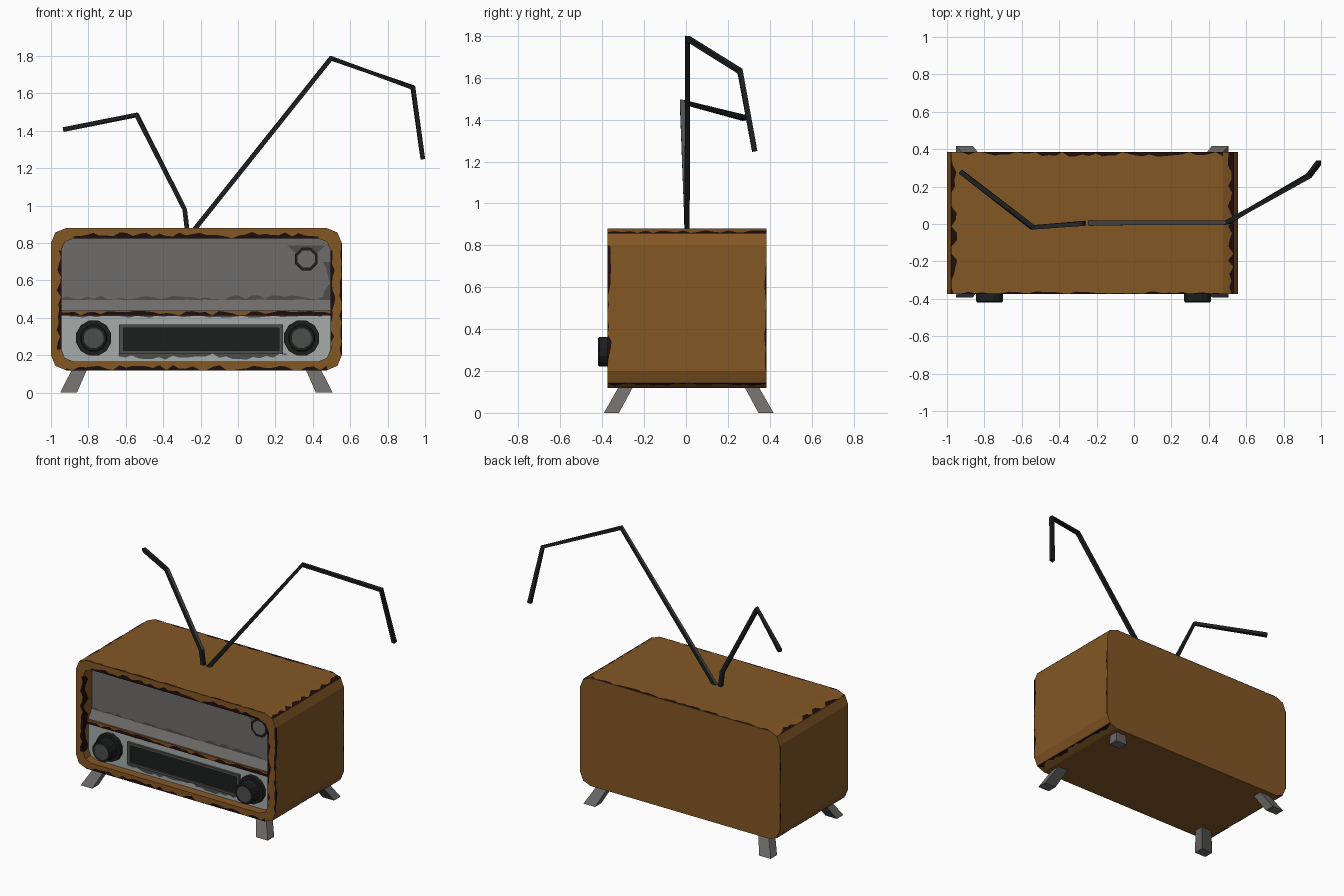
import bpy, bmesh, math, random
from mathutils import Vector

if "Cube" in bpy.data.objects:
    bpy.data.objects.remove(bpy.data.objects["Cube"])

random.seed(4)

def mat(name, r, g, b):
    m = bpy.data.materials.new(name)
    m.diffuse_color = (r, g, b, 1)
    m.use_nodes = True
    m.node_tree.nodes["Principled BSDF"].inputs["Base Color"].default_value = m.diffuse_color
    return m

BROWN = mat("brown paint", 0.23, 0.095, 0.018)
WORN = mat("worn dark brown", 0.014, 0.004, 0.004)
PANEL = mat("panel grey", 0.155, 0.15, 0.145)
LIGHT = mat("light metal", 0.38, 0.41, 0.40)
MID = mat("dull grey", 0.075, 0.075, 0.073)
BLACK = mat("near black", 0.012, 0.013, 0.013)

def finish(bm, name, *mats, normals=True):
    if normals:
        bmesh.ops.recalc_face_normals(bm, faces=bm.faces)
    me = bpy.data.meshes.new(name)
    bm.to_mesh(me)
    bm.free()
    for m in mats:
        me.materials.append(m)
    ob = bpy.data.objects.new(name, me)
    bpy.context.collection.objects.link(ob)
    return ob

def bridge(bm, a, b):
    n = len(a)
    return [bm.faces.new((a[i], a[(i + 1) % n], b[(i + 1) % n], b[i])) for i in range(n)]

def rounded(x0, x1, z0, z1, r, top=True):
    """Rectangle outline with two-facet corners; top corners optional."""
    pts = []
    for cx, cz, a0, rr in ((x1, z1, 0, r if top else 0), (x0, z1, 90, r if top else 0),
                           (x0, z0, 180, r), (x1, z0, 270, r)):
        sx, sz = (1 if cx == x1 else -1), (1 if cz == z1 else -1)
        for k in range(3 if rr else 1):
            a = math.radians(a0 + 45 * k)
            if rr:
                pts.append((cx - sx * rr + rr * math.cos(a), cz - sz * rr + rr * math.sin(a)))
            else:
                pts.append((cx, cz))
    return pts

def loop(bm, pts, y):
    return [bm.verts.new((x, y, z)) for x, z in pts]

def prism(name, pts, y0, y1, m):
    bm = bmesh.new()
    a, b = loop(bm, pts, y0), loop(bm, pts, y1)
    bridge(bm, a, b)
    bm.faces.new(a)
    bm.faces.new(b)
    return finish(bm, name, m)

def box(name, x0, x1, y0, y1, z0, z1, m):
    return prism(name, [(x0, z0), (x1, z0), (x1, z1), (x0, z1)], y0, y1, m)

# cabinet: rounded shell with a recessed front
L, R, B, T, FR, BK, RAD = -1.0, 0.555, 0.12, 0.88, -0.375, 0.385, 0.08
IL, IR, IB, IT = -0.945, 0.495, 0.167, 0.825
UP, LOW = -0.275, -0.315            # depth of upper and lower panels
bm = bmesh.new()
outer, inner = rounded(L, R, B, T, RAD), rounded(IL, IR, IB, IT, 0.065)
back, front = loop(bm, outer, BK), loop(bm, outer, FR)
rim, deep = loop(bm, inner, FR), loop(bm, inner, UP)
bm.faces.new(back)
for a, b in ((back, front), (front, rim), (rim, deep)):
    bridge(bm, a, b)
bm.faces.new(deep).material_index = 1
finish(bm, "cabinet", BROWN, PANEL)

# lower control panel, trim ledge and sloped sill
prism("control_panel", rounded(IL, IR, IB, 0.412, 0.06, top=False), UP, LOW, LIGHT)
box("trim_ledge", IL, IR, UP, LOW - 0.012, 0.412, 0.44, BROWN)
bm = bmesh.new()
ends = [[bm.verts.new((x, y, z)) for y, z in ((UP, 0.44), (LOW, 0.44), (UP - 0.003, 0.5))]
        for x in (IL, IR)]
bridge(bm, *ends)
for e in ends:
    bm.faces.new(e)
finish(bm, "sill", PANEL)

# dial window: four frame bars around a dark plate
box("dial_glass", -0.62, 0.225, LOW, LOW - 0.004, 0.22, 0.352, BLACK)
for nm, x0, x1, z0, z1 in (("left", -0.635, -0.612, 0.21, 0.365), ("right", 0.218, 0.24, 0.21, 0.365),
                           ("bottom", -0.612, 0.218, 0.21, 0.226), ("top", -0.612, 0.218, 0.347, 0.365)):
    box("dial_frame_" + nm, x0, x1, LOW, LOW - 0.015, z0, z1, MID)

# knobs: turned profile of (radius, y)
def turned(name, cx, cz, prof, n, mats, cap):
    bm = bmesh.new()
    prev = None
    for r, y in prof:
        ring = [bm.verts.new((cx + r * math.cos(2 * math.pi * (i + .5) / n), y,
                              cz + r * math.sin(2 * math.pi * (i + .5) / n))) for i in range(n)]
        if prev:
            bridge(bm, prev, ring)
        else:
            bm.faces.new(ring)
        prev = ring
    bm.faces.new(prev).material_index = cap
    return finish(bm, name, *mats)

for side, kx in (("left", -0.772), ("right", 0.34)):
    turned("knob_" + side, kx, 0.292, [(0.097, LOW), (0.097, -0.345), (0.074, -0.345),
           (0.074, -0.412), (0.068, -0.42), (0.054, -0.42)], 12, (BLACK, MID), 1)

# plain round badge with a small crossbar
turned("badge", 0.365, 0.715, [(0.066, UP), (0.066, UP - 0.012), (0.05, UP - 0.012)], 8, (BLACK, PANEL), 1)
prism("badge_bar", [(0.26, 0.788), (0.31, 0.745), (0.42, 0.745), (0.47, 0.788)], UP, UP - 0.008, MID)

# splayed feet
CX = (L + R) / 2
for sx, sn in ((-1, "left"), (1, "right")):
    for sy, fn in ((-1, "front"), (1, "back")):
        bm = bmesh.new()
        rings = []
        for z, dx, dy, hx, hy in ((0.0, 0.684, 0.369, 0.045, 0.036), (0.13, 0.622, 0.297, 0.04, 0.034)):
            rings.append([bm.verts.new((CX + sx * dx + i * hx, 0.013 + sy * dy + j * hy, z))
                          for i, j in ((-1, -1), (1, -1), (1, 1), (-1, 1))])
        bridge(bm, *rings)
        for r in rings:
            bm.faces.new(r)
        bm.normal_update()
        for f in bm.faces:       # inner sides are duller
            c = f.calc_center_median()
            f.material_index = int((c.y - 0.013 - sy * 0.333) * sy < -0.02)
        finish(bm, "foot_%s_%s" % (fn, sn), PANEL, MID)

# bent aerials with square section
def aerial(name, pts, h):
    bm = bmesh.new()
    pts = [Vector(p) for p in pts]
    prev = None
    for i, p in enumerate(pts):
        t = (pts[min(i + 1, len(pts) - 1)] - pts[max(i - 1, 0)]).normalized()
        if 0 < i < len(pts) - 1:
            t = ((pts[i + 1] - p).normalized() + (p - pts[i - 1]).normalized()).normalized()
        u = Vector((0, 1, 0))
        u = (u - t * u.dot(t)).normalized()
        v = t.cross(u)
        ring = [bm.verts.new(p + u * a * h + v * b * h) for a, b in ((-1, -1), (1, -1), (1, 1), (-1, 1))]
        if prev:
            bridge(bm, prev, ring)
        else:
            bm.faces.new(ring)
        prev = ring
    bm.faces.new(prev)
    bmesh.ops.recalc_face_normals(bm, faces=bm.faces)
    for f in bm.faces:           # bare metal shows on upward sides of the lower rod
        f.material_index = int(f.normal.z > 0.4 and f.calc_center_median().z < 1.4)
    finish(bm, name, BLACK, MID)

aerial("aerial_right", [(-0.235, 0.005, 0.87), (0.497, 0.008, 1.788), (0.935, 0.258, 1.632), (0.988, 0.328, 1.25)], 0.0125)
aerial("aerial_left", [(-0.272, 0.005, 0.87), (-0.285, 0.002, 0.98), (-0.542, -0.018, 1.485), (-0.928, 0.28, 1.408)], 0.0125)

# chipped paint: thin ragged strips running along an edge
def chips(bm, p0, p1, inward, normal, width, gap=0.15):
    p0, p1 = Vector(p0), Vector(p1)
    d, nrm = Vector(inward).normalized(), Vector(normal).normalized()
    n = max(2, int((p1 - p0).length / 0.035))
    w = [0.001 if random.random() < gap else width * random.uniform(0.25, 1) for _ in range(n + 1)]
    base = [p0.lerp(p1, i / n) + nrm * 0.002 for i in range(n + 1)]
    a = [bm.verts.new(b) for b in base]
    c = [bm.verts.new(b + d * k) for b, k in zip(base, w)]
    for i in range(n):
        f = bm.faces.new((a[i], a[i + 1], c[i + 1], c[i]))
        f.normal_update()
        if f.normal.dot(nrm) < 0:
            f.normal_flip()

bm = bmesh.new()
F = (0, -1, 0)
s = RAD * (1 - math.sqrt(0.5))
chips(bm, (-0.88, FR, IT), (0.43, FR, IT), (0, 0, 1), F, 0.034, 0.05)
chips(bm, (IL, FR, 0.23), (IL, FR, 0.76), (-1, 0, 0), F, 0.025)
chips(bm, (IR, FR, 0.23), (IR, FR, 0.76), (1, 0, 0), F, 0.025)
chips(bm, (-0.92, FR, B), (0.475, FR, B), (0, 0, 1), F, 0.028, 0.3)
chips(bm, (R, FR, 0.2), (R, FR, 0.8), (-1, 0, 0), F, 0.014, 0.35)
chips(bm, (IL, LOW - 0.012, 0.412), (IR, LOW - 0.012, 0.412), (0, 0, 1), F, 0.026, 0.1)
chips(bm, (IL, FR, 0.23), (IL, FR, 0.76), (0, 1, 0), (1, 0, 0), 0.06)
chips(bm, (R, FR, 0.2), (R, FR, 0.8), (0, 1, 0), (1, 0, 0), 0.02, 0.3)
for y, iy in ((BK, -1), (FR, 1)):
    chips(bm, (-0.92, y, T), (0.475, y, T), (0, iy, 0), (0, 0, 1), 0.025 if iy < 0 else 0.014, 0.2)
for x, sx in ((L, -1), (R, 1)):       # along the bevelled long edges
    for z, sz in ((T, 1), (B, -1)):
        chips(bm, (x - sx * s, FR, z - sz * s), (x - sx * s, BK, z - sz * s),
              (-sx * (RAD - s), 0, sz * s), (sx * s, 0, sz * (RAD - s)), 0.035, 0.25)
    chips(bm, (x, BK, 0.2), (x, BK, 0.8), (0, -1, 0), (sx, 0, 0), 0.012, 0.3)
finish(bm, "chipped_paint", WORN, normals=False)

# scuffs on the front panels
bm = bmesh.new()
for dz, w in ((1, 0.022), (-1, 0.015)):
    chips(bm, (IL, UP - 0.003, 0.5), (IR, UP - 0.003, 0.5), (0, 0, dz), F, w, 0.35)
chips(bm, (IR, UP, 0.51), (IR, UP, 0.7), (-1, 0, 0), F, 0.045)
chips(bm, (-0.64, LOW, 0.21), (0.26, LOW, 0.21), (0, 0, -1), F, 0.035, 0.1)
chips(bm, (-0.9, LOW, 0.412), (0.45, LOW, 0.412), (0, 0, -1), F, 0.012, 0.4)
finish(bm, "panel_scuffs", MID, normals=False)
